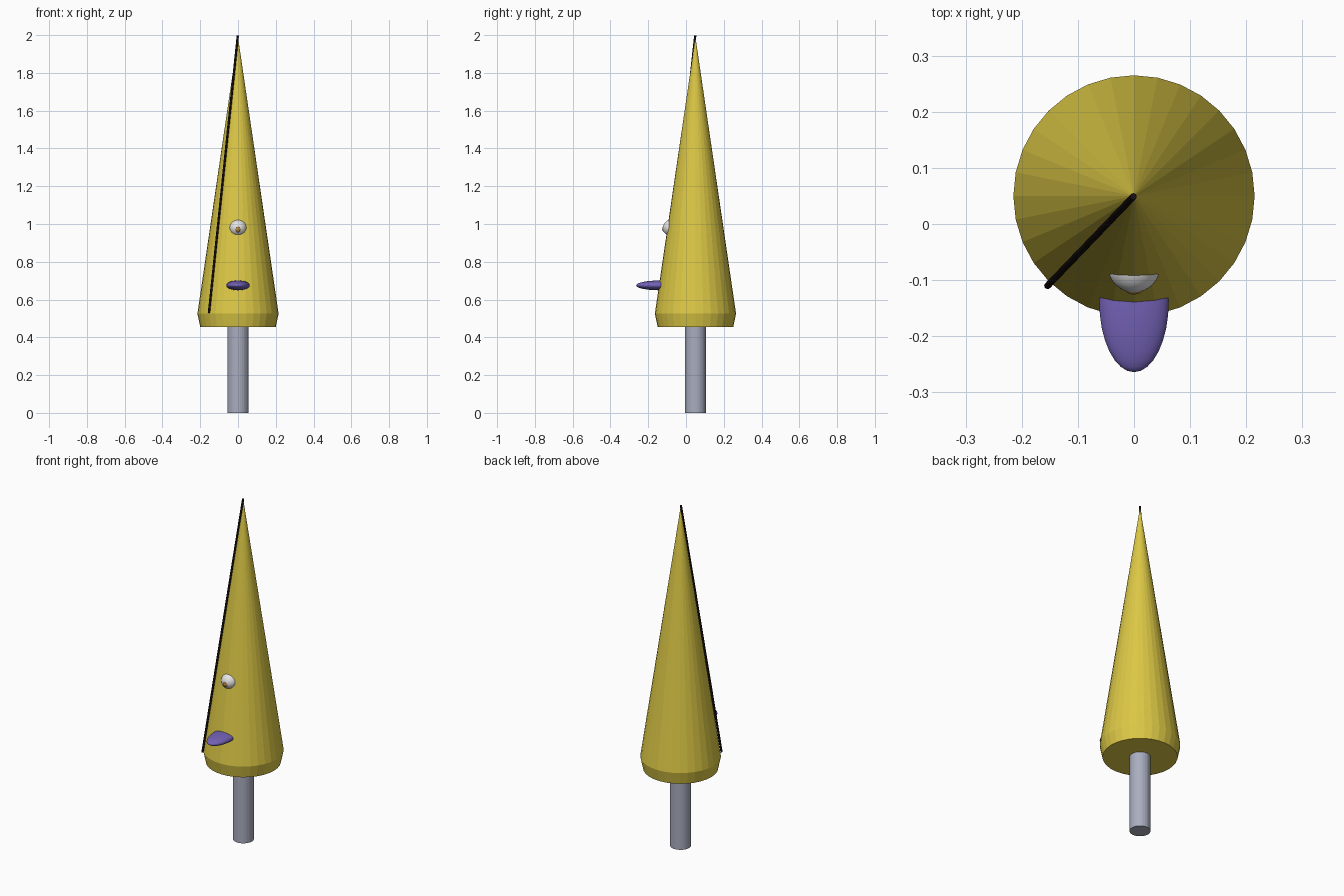
import bpy
import bmesh
from mathutils import Vector, Matrix

if "Cube" in bpy.data.objects:
    bpy.data.objects.remove(bpy.data.objects["Cube"], do_unlink=True)

AXIS_Y = 0.05


def material(name, rgb):
    mat = bpy.data.materials.new(name)
    mat.use_nodes = True
    mat.diffuse_color = (*rgb, 1)
    mat.node_tree.nodes["Principled BSDF"].inputs["Base Color"].default_value = (*rgb, 1)
    return mat


def finish(name, bm, mat, smooth=False):
    mesh = bpy.data.meshes.new(name)
    bm.to_mesh(mesh)
    bm.free()
    for poly in mesh.polygons:
        poly.use_smooth = smooth
    mesh.materials.append(mat)
    obj = bpy.data.objects.new(name, mesh)
    bpy.context.collection.objects.link(obj)
    return obj


def rod(name, start, end, radius, sides, mat):
    """Capped cylinder between two points."""
    a, b = Vector(start), Vector(end)
    turn = (b - a).to_track_quat("Z", "Y").to_matrix().to_4x4()
    bm = bmesh.new()
    bmesh.ops.create_cone(bm, cap_ends=True, segments=sides, radius1=radius,
                          radius2=radius, depth=(b - a).length,
                          matrix=Matrix.Translation((a + b) / 2) @ turn)
    return finish(name, bm, mat)


def ball(name, centre, size, segments, rings, mat, smooth=True):
    """Ellipsoid with its poles along the y axis."""
    bm = bmesh.new()
    bmesh.ops.create_uvsphere(bm, u_segments=segments, v_segments=rings, radius=1,
                              matrix=Matrix.Rotation(1.5707963, 4, "X"))
    bmesh.ops.scale(bm, vec=size, verts=bm.verts)
    bmesh.ops.translate(bm, vec=centre, verts=bm.verts)
    return finish(name, bm, mat, smooth)


yellow = material("yellow", (0.72, 0.58, 0.06))
grey = material("blue grey", (0.40, 0.42, 0.52))
purple = material("purple", (0.17, 0.12, 0.46))
white = material("eye white", (0.78, 0.78, 0.78))
orange = material("orange brown", (0.52, 0.25, 0.05))
black = material("black", (0.01, 0.005, 0.005))

# Pole
rod("pole", (0, AXIS_Y, 0), (0, AXIS_Y, 0.47), 0.056, 32, grey)

# Tall cone body with a short rim that tapers in towards its flat base
bm = bmesh.new()
bmesh.ops.create_cone(bm, cap_ends=True, segments=32, radius1=0.2, radius2=0.215,
                      depth=0.07, matrix=Matrix.Translation((0, AXIS_Y, 0.49)))
top = max(bm.faces, key=lambda f: f.calc_center_median().z)
apex = bmesh.ops.poke(bm, faces=[top])["verts"][0]
apex.co.z = 1.99
finish("cone_body", bm, yellow)

# Thin seam rod running down the slope
rod("seam_rod", (-0.001, AXIS_Y - 0.001, 1.998), (-0.154, -0.11, 0.53), 0.006, 16, black)

# Eye, pupil and beak
ball("eye", (0, -0.075, 0.979), (0.047, 0.047, 0.045), 32, 16, white)
ball("pupil", (0, -0.106, 0.973), (0.021, 0.02, 0.021), 8, 6, orange, smooth=False)
ball("beak", (0, -0.138, 0.675), (0.062, 0.126, 0.026), 32, 16, purple)
